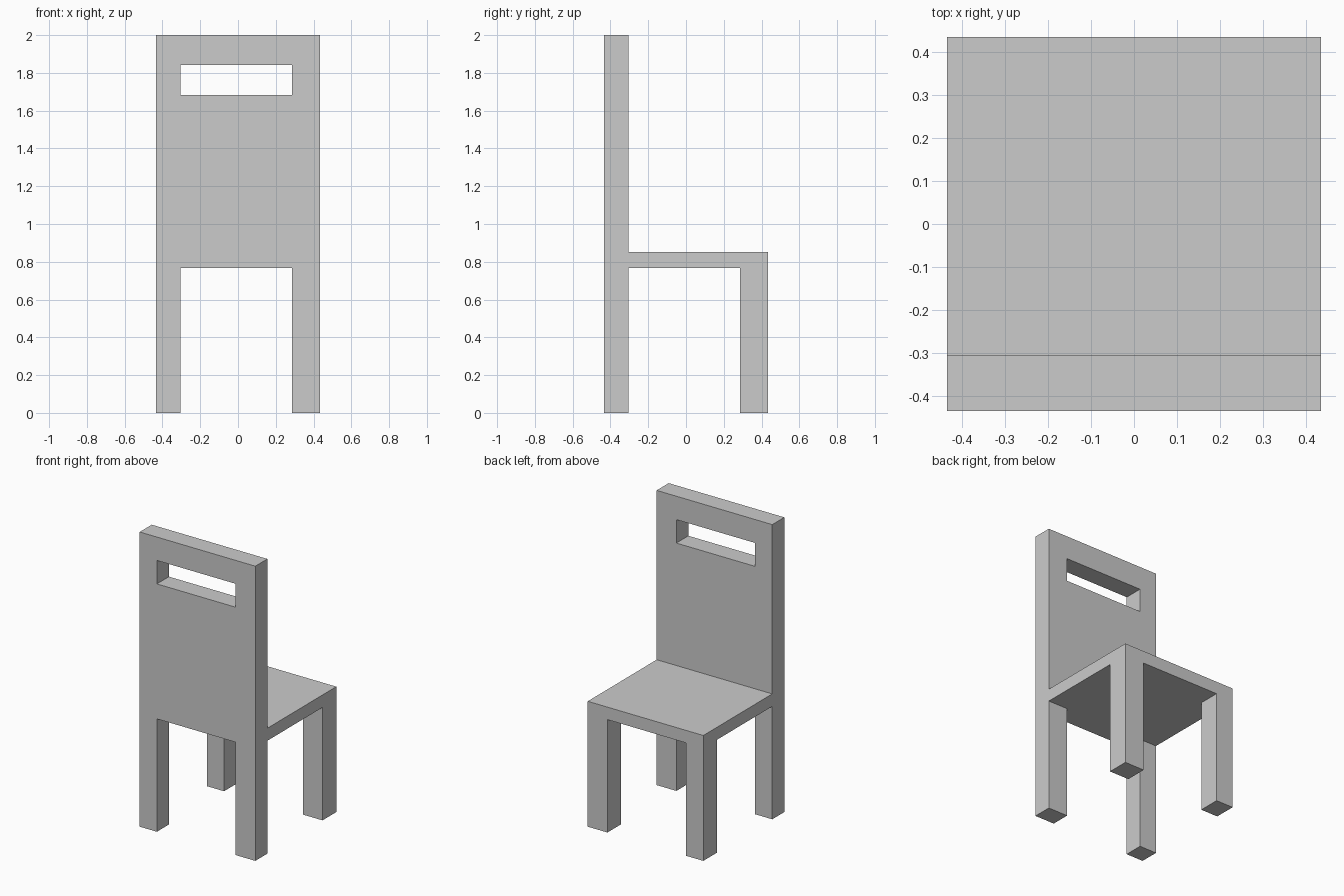
import bpy, bmesh, math
from itertools import product

if "Cube" in bpy.data.objects:
    bpy.data.objects.remove(bpy.data.objects["Cube"])

# Shared cut lines: legs, back thickness and handle slot all line up on these
XS = [-0.434, -0.305, 0.286, 0.434]
YS = [-0.434, -0.305, 0.286, 0.434]
ZS = [0.0, 0.766, 0.851, 1.682, 1.841, 2.0]
AXES = (XS, YS, ZS)


def block(xr, yr, zr):
    """Cells filled by one part, as index ranges along each axis."""
    return set(product(range(*xr), range(*yr), range(*zr)))


# Four legs
solid = set()
for i, j in product((0, 2), (0, 2)):
    solid |= block((i, i + 1), (j, j + 1), (0, 1))
# Seat slab
solid |= block((0, 3), (0, 3), (1, 2))
# Tall back, with the handle slot left open
solid |= block((0, 3), (0, 1), (2, 5)) - block((1, 2), (0, 1), (3, 4))

# One continuous skin around the joined parts
bm = bmesh.new()
verts = {}


def vert(key):
    if key not in verts:
        verts[key] = bm.verts.new([AXES[a][key[a]] for a in range(3)])
    return verts[key]


for cell in solid:
    for axis, side in product(range(3), (0, 1)):
        neighbour = list(cell)
        neighbour[axis] += 2 * side - 1
        if tuple(neighbour) in solid:
            continue
        u, v = (axis + 1) % 3, (axis + 2) % 3
        corners = []
        for du, dv in ((0, 0), (1, 0), (1, 1), (0, 1)):
            key = list(cell)
            key[axis] += side
            key[u] += du
            key[v] += dv
            corners.append(vert(tuple(key)))
        bm.faces.new(corners if side else corners[::-1])

# Merge flat regions into clean large faces
bmesh.ops.dissolve_limit(bm, angle_limit=math.radians(1),
                         verts=bm.verts[:], edges=bm.edges[:])
bmesh.ops.recalc_face_normals(bm, faces=bm.faces[:])

mesh = bpy.data.meshes.new("chair")
bm.to_mesh(mesh)
bm.free()
bpy.context.collection.objects.link(bpy.data.objects.new("chair", mesh))
